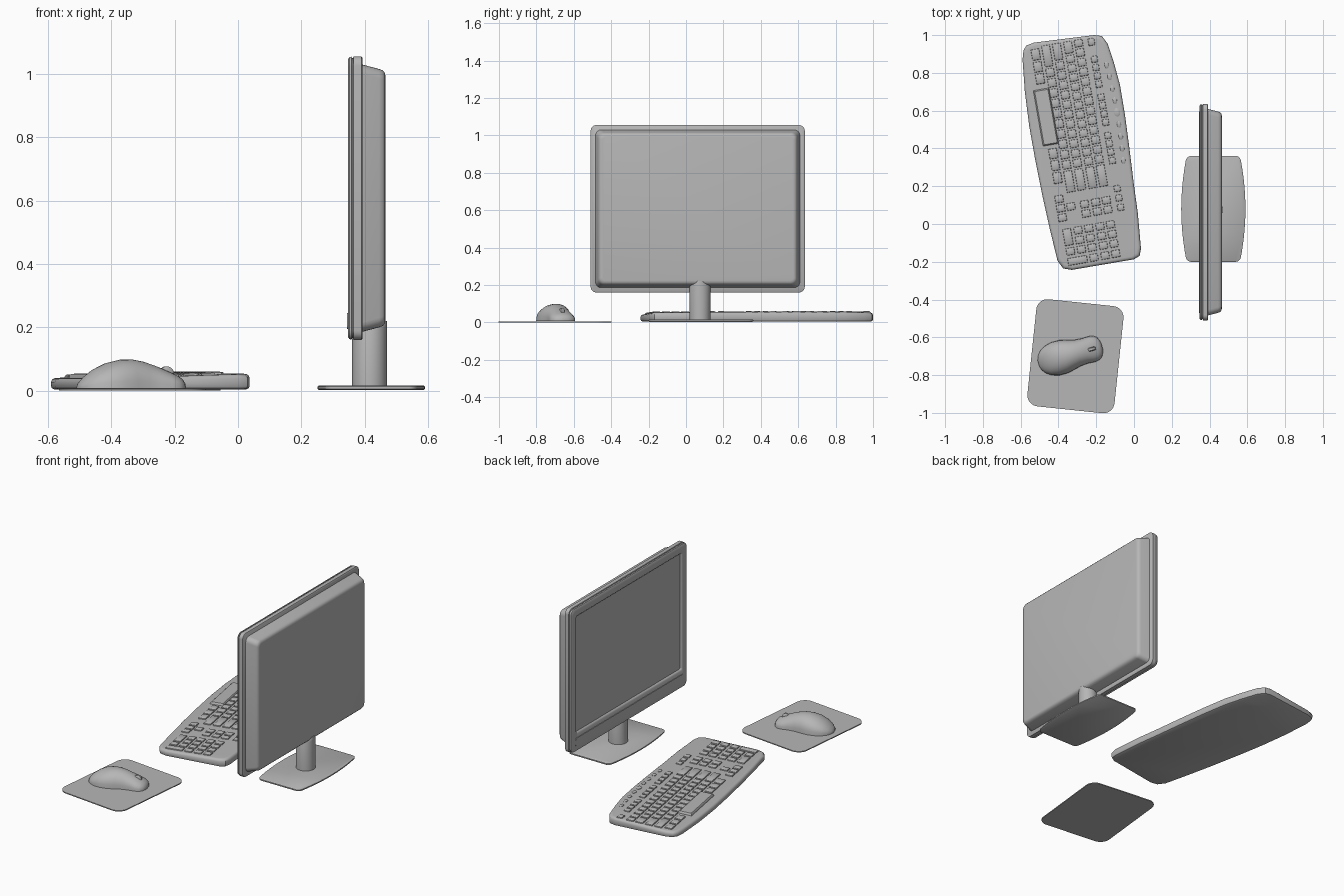
import bpy, bmesh
from math import sin, cos, pi, radians
from mathutils import Matrix, Vector

cube = bpy.data.objects.get("Cube")
if cube:
    bpy.data.objects.remove(cube)

grey = bpy.data.materials.new("plain_grey")
grey.use_nodes = True
colour = (0.47, 0.47, 0.47, 1)
grey.diffuse_color = colour
grey.node_tree.nodes["Principled BSDF"].inputs["Base Color"].default_value = colour
parts = []


def finish(name, bm, matrix=None):
    bmesh.ops.recalc_face_normals(bm, faces=bm.faces)
    mesh = bpy.data.meshes.new(name)
    bm.to_mesh(mesh)
    bm.free()
    mesh.materials.append(grey)
    ob = bpy.data.objects.new(name, mesh)
    bpy.context.collection.objects.link(ob)
    if matrix:
        ob.matrix_world = matrix
    parts.append(ob)
    return ob


def loft(bm, rings):
    """Skin a list of equal-length point rings and cap both ends."""
    loops = [[bm.verts.new(p) for p in ring] for ring in rings]
    n = len(loops[0])
    for a, b in zip(loops, loops[1:]):
        for i in range(n):
            j = (i + 1) % n
            bm.faces.new((a[i], a[j], b[j], b[i]))
    bm.faces.new(loops[0])
    bm.faces.new(loops[-1])


def round_rect(a0, a1, b0, b1, r, steps=5):
    pts = []
    corners = ((a1 - r, b1 - r), (a0 + r, b1 - r), (a0 + r, b0 + r), (a1 - r, b0 + r))
    for k, (a, b) in enumerate(corners):
        for s in range(steps + 1):
            t = pi / 2 * (k + s / steps)
            pts.append((a + r * cos(t), b + r * sin(t)))
    return pts


def slab(bm, outline, levels, half, slope=0):
    """Stack an outline at (inset, z) levels, shrinking it toward the origin."""
    rings = []
    for d, z, tilt in levels:
        rings.append([(x * (1 - d / half[0]), y * (1 - d / half[1]), z + tilt * slope * x)
                      for x, y in outline])
    loft(bm, rings)


def place(x, y, degrees, z=0):
    return Matrix.Translation((x, y, z)) @ Matrix.Rotation(radians(degrees), 4, "Z")


# Monitor: rear shell, seam groove, bezel and recessed screen in one skin
def panel_ring(x, inset, r, chin=0):
    return [(x, y, z) for y, z in
            round_rect(-0.51 + inset, 0.635 - inset, 0.16 + inset + chin, 1.055 - inset, r)]


bm = bmesh.new()
loft(bm, [panel_ring(x, d, r) for x, d, r in
          ((0.465, 0.062, 0.02), (0.463, 0.052, 0.025), (0.456, 0.044, 0.03),
           (0.445, 0.040, 0.03), (0.392, 0.026, 0.03))])
finish("monitor_rear_shell", bm)

bm = bmesh.new()
loft(bm, [panel_ring(*a) for a in
          ((0.392, 0.004, 0.03), (0.389, 0, 0.03), (0.365, 0, 0.03), (0.363, 0.006, 0.027),
           (0.360, 0.006, 0.027), (0.358, 0.001, 0.03), (0.351, 0.003, 0.03),
           (0.347, 0.010, 0.025), (0.347, 0.048, 0.015, 0.06), (0.352, 0.055, 0.01, 0.06),
           (0.358, 0.058, 0.006, 0.06))])
finish("monitor_bezel", bm)

# Raised strip along the chin
bm = bmesh.new()
strip = round_rect(-0.47, 0.595, 0.195, 0.245, 0.012)
loft(bm, [[(x, y, z) for y, z in strip] for x in (0.350, 0.344)])
finish("chin_strip", bm)

# Stand column and bowed foot
bm = bmesh.new()
circle = [(cos(2 * pi * i / 32), sin(2 * pi * i / 32)) for i in range(32)]
loft(bm, [[(0.415 + 0.055 * a, 0.075 + w * b, z) for a, b in circle]
          for w, z in ((0.055, 0.012), (0.055, 0.195), (0.05, 0.208), (0.035, 0.22))])
finish("stand_column", bm)

bm = bmesh.new()
foot = []
for x, y in round_rect(-0.17, 0.17, -0.28, 0.28, 0.025):
    foot.append((x, y))
# Add points along the long sides so that they can bow outward
right = [(0.17, -0.22 + 0.055 * i) for i in range(9)]
left = [(-x, -y) for x, y in right]
foot = foot[:12] + left + foot[12:] + right
foot = [(x * (1 - 0.17 * (y / 0.28) ** 2), y) for x, y in foot]
slab(bm, foot, ((0.004, 0.003, 0), (0, 0.006, 0), (0, 0.013, 0), (0.004, 0.016, 0)), (0.17, 0.28))
finish("stand_foot", bm, place(0.42, 0.08, 0))

# Keyboard body: bowed outline, top sloping down toward the typist
kb = place(-0.278, 0.381, 10)
world_outline = [(-0.59, 0.87), (-0.585, 0.92), (-0.57, 0.945), (-0.53, 0.96), (-0.21, 1.0),
                 (-0.17, 0.995), (-0.14, 0.955), (-0.105, 0.85), (-0.075, 0.74), (-0.048, 0.58),
                 (-0.024, 0.4), (-0.002, 0.22), (0.02, 0.06), (0.037, -0.13), (0.03, -0.168),
                 (0, -0.187), (-0.33, -0.243), (-0.375, -0.235), (-0.405, -0.195), (-0.445, -0.03),
                 (-0.485, 0.15), (-0.525, 0.35), (-0.555, 0.52), (-0.578, 0.7)]
inv = kb.inverted()
outline = [(inv @ Vector((x, y, 0))).xy for x, y in world_outline]
SLOPE = 0.03
TOP = 0.047
bm = bmesh.new()
slab(bm, outline, ((0.012, 0.004, 0), (0.003, 0.008, 0), (0, 0.016, 0), (0, TOP - 0.013, 1),
                   (0.004, TOP - 0.005, 1), (0.01, TOP - 0.001, 1), (0.018, TOP, 1)),
     (0.26, 0.62), SLOPE)
finish("keyboard_body", bm, kb)

# Keys: tapered caps, u across the board and v along it
keys = bmesh.new()


def key(u, v, wide=0.046, long=0.04, height=0.009):
    z = TOP + SLOPE * u
    rings = []
    for shrink, dz in ((0, -0.004), (0.002, height * 0.6), (0.007, height)):
        a, b = wide / 2 - shrink, long / 2 - shrink
        rings.append([(u + p, v + q, z + dz + SLOPE * p)
                      for p, q in ((-a, -b), (a, -b), (a, b), (-a, b))])
    loft(keys, rings)


def key_run(u, start, lengths, wide=0.046, gap=0.009):
    v = start
    for length in lengths:
        key(u, v - length / 2, wide, length)
        v -= length + gap


ROWS = (-0.09, -0.032, 0.028, 0.085)
BACK = -0.2
# Each letter row starts with a long key, then letters, then a long end key
for u, first, count in zip(ROWS, (0.115, 0.09, 0.065, 0.04), (10, 11, 12, 12)):
    end = 0.115
    pitch_room = 0.59 - first - (BACK + end) - 0.009
    letter = pitch_room / count - 0.009
    key_run(u, 0.59, [first] + [letter] * count + [end])
key_run(-0.149, 0.58, [0.06, 0.055, 0.055])
key_run(-0.149, 0.045, [0.055, 0.055, 0.06])
key(-0.153, 0.215, 0.085, 0.3, 0.012)

# Function row in groups
key(0.153, 0.565, 0.036, 0.04)
for group in range(3):
    key_run(0.153, 0.49 - group * 0.205, [0.036] * 4, 0.036)
key_run(0.153, -0.205, [0.036] * 3, 0.036, 0.015)

# Arrow keys, navigation block and number pad
for v in (-0.225, -0.275, -0.325):
    key(-0.16, v)
key(-0.105, -0.275)
for v in (-0.275, -0.325):
    for u in ROWS[1:]:
        key(u, v)
for v in (-0.405, -0.457, -0.508, -0.562):
    for u in ROWS[:3] + (0.085,):
        if v > -0.55 or u > 0:
            key(u, v)
key(-0.149, -0.431, 0.046, 0.09)
key(-0.149, -0.508)
key(-0.12, -0.562, 0.105)
key(-0.032, -0.562)
finish("keyboard_keys", keys, kb)

# Oval shortcut buttons along the rear edge
bm = bmesh.new()
for i in range(9):
    v = 0.43 - 0.064 * i
    u = 0.222 - 0.17 * (v - 0.175) ** 2
    size = 1.5 if i == 4 else 1
    z = TOP + SLOPE * u
    loft(bm, [[(u + a * 0.011 * size * s, v + b * 0.018 * s * (1 + size) / 2, z + dz)
               for a, b in circle[::2]] for s, dz in ((1, -0.004), (1, 0.003), (0.7, 0.006))])
finish("shortcut_buttons", bm, kb)

# Mouse mat
bm = bmesh.new()
slab(bm, round_rect(-0.232, 0.232, -0.285, 0.285, 0.06, 8),
     ((0, 0, 0), (0, 0.006, 0)), (0.232, 0.285))
finish("mouse_mat", bm, place(-0.31, -0.7, -6))

# Mouse: domed cross-sections along its length (position, half width, height)
mouse = place(-0.335, -0.692, 15)
stations = ((-0.177, 0.015, 0.008), (-0.17, 0.037, 0.02), (-0.153, 0.06, 0.038),
            (-0.125, 0.079, 0.06), (-0.085, 0.09, 0.08), (-0.04, 0.09, 0.091),
            (0, 0.081, 0.092), (0.04, 0.071, 0.084), (0.08, 0.068, 0.07), (0.115, 0.07, 0.055),
            (0.14, 0.066, 0.044), (0.158, 0.053, 0.034), (0.168, 0.032, 0.022),
            (0.172, 0.015, 0.01))
bm = bmesh.new()
rings = []
for x, w, h in stations:
    arc = [pi * i / 16 for i in range(17)]
    rings.append([(x, w * cos(t), h * sin(t) ** 0.8 if 0 < t < pi else 0) for t in arc])
loft(bm, rings)
finish("mouse_body", bm, mouse @ Matrix.Translation((0, 0, 0.007)))

# Scroll wheel
bm = bmesh.new()
loft(bm, [[(0.113 + r * a, y, 0.054 + r * b) for a, b in circle]
          for y, r in ((-0.01, 0.018), (-0.006, 0.023), (0.006, 0.023), (0.01, 0.018))])
finish("scroll_wheel", bm, mouse)

# Smooth shading with sharp edges kept
bpy.ops.object.select_all(action="DESELECT")
for ob in parts:
    ob.select_set(True)
bpy.context.view_layer.objects.active = parts[0]
bpy.ops.object.shade_smooth_by_angle(angle=radians(40))
